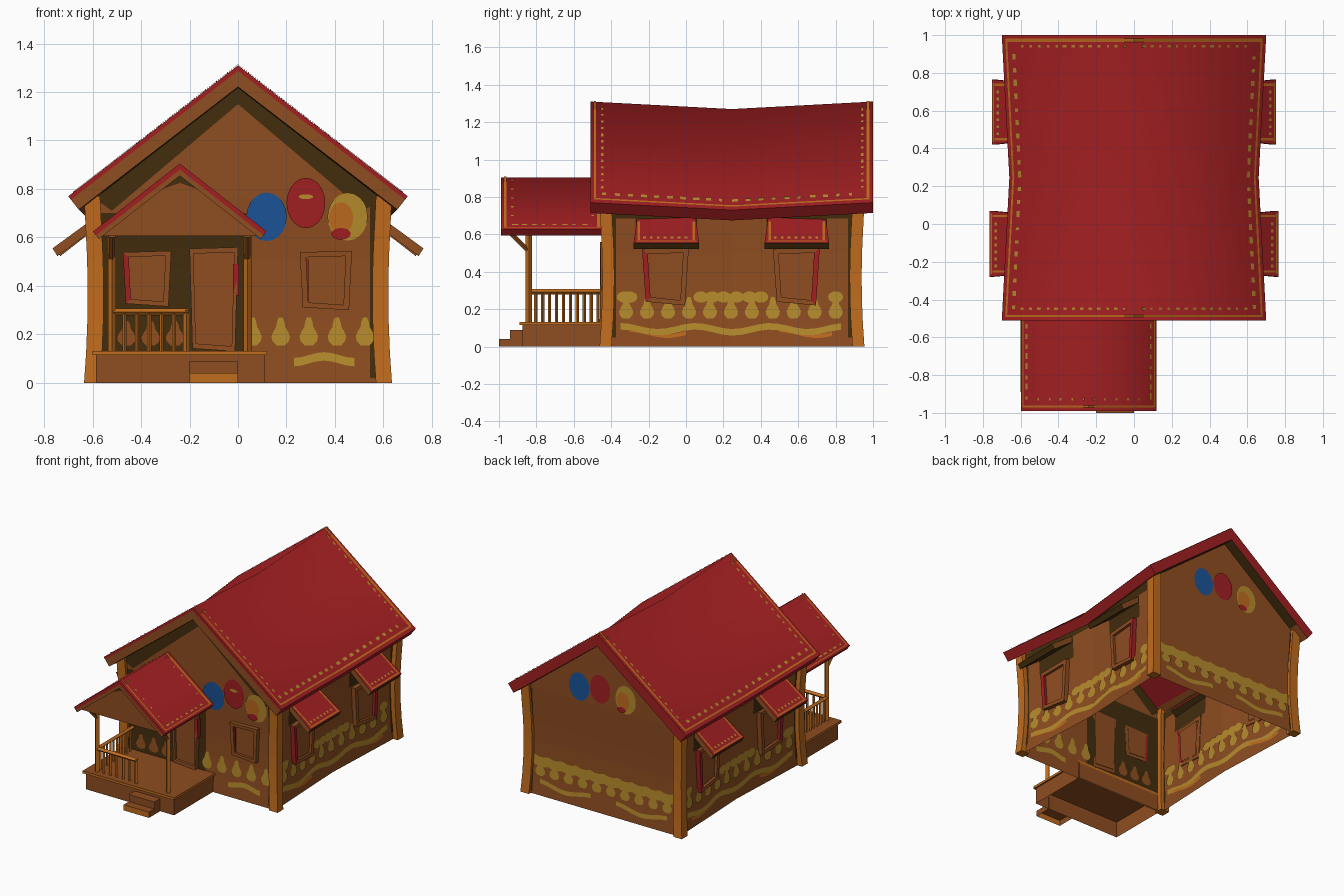
import bpy, bmesh, math, random
from mathutils import Vector as V

if "Cube" in bpy.data.objects:
    bpy.data.objects.remove(bpy.data.objects["Cube"])

random.seed(3)
COLORS = {
    "brown_wood": (0.275, 0.075, 0.015), "dark_brown": (0.055, 0.026, 0.004),
    "orange_wood": (0.53, 0.15, 0.013), "red_roof": (0.36, 0.0135, 0.0155),
    "yellow_paint": (0.47, 0.26, 0.025), "blue_paint": (0.011, 0.088, 0.32)}
MATS = {}
for n, c in COLORS.items():
    MATS[n] = bpy.data.materials.new(n)
    MATS[n].diffuse_color = (*c, 1)
BR, DK, OR, RD, YE, BL = COLORS


def make(name, faces, smooth=None):
    """One object from a list of (points, colour)."""
    verts, polys, used = [], [], []
    for pts, m in faces:
        polys.append(range(len(verts), len(verts) + len(pts)))
        verts += pts
        if m not in used:
            used.append(m)
    me = bpy.data.meshes.new(name)
    me.from_pydata(verts, [], [list(p) for p in polys])
    for m in used:
        me.materials.append(MATS[m])
    for p, (_, m) in zip(me.polygons, faces):
        p.material_index = used.index(m)
        p.use_smooth = smooth is not None
    if smooth:
        bm = bmesh.new()
        bm.from_mesh(me)
        bmesh.ops.remove_doubles(bm, verts=bm.verts, dist=1e-4)
        bm.to_mesh(me)
        bm.free()
        me.set_sharp_from_angle(angle=math.radians(smooth))
    bpy.context.collection.objects.link(bpy.data.objects.new(name, me))


def normal(pts):
    n = V((0, 0, 0))
    for i, p in enumerate(pts):
        n += p.cross(pts[(i + 1) % len(pts)])
    return n.normalized()


def sheet(S, uv, d, mat):
    """Thin painted plate on surface S, facing outwards; walls show it inside too."""
    pts = [S(u, v, d) for u, v in uv]
    if normal(pts).dot(S(*uv[0], d + 0.1) - pts[0]) < 0:
        uv = uv[::-1]
        pts.reverse()
    out = [(pts, mat)]
    if S in (front, back, left, right) and 0 < d < .02:
        out.append(([S(u, v, -d) for u, v in uv[::-1]], mat))
    return out


def grid(S, u0, u1, v0, v1, d, mat, nu=1, nv=1):
    out = []
    for i in range(nu):
        for j in range(nv):
            a, b = u0 + (u1 - u0) * i / nu, u0 + (u1 - u0) * (i + 1) / nu
            c, e = v0 + (v1 - v0) * j / nv, v0 + (v1 - v0) * (j + 1) / nv
            out += sheet(S, [(a, c), (b, c), (b, e), (a, e)], d, mat)
    return out


def prism(S, uv, d0, d1, mat, bottom=True):
    """Solid on surface S; mat is a colour or a rule on (normal, centre)."""
    uv = list(uv)
    top = [S(u, v, d1) for u, v in uv]
    if normal(top).dot(S(*uv[0], d1 + 0.1) - top[0]) < 0:
        uv.reverse()
        top.reverse()
    bot = [S(u, v, d0) for u, v in uv]
    n = len(uv)
    fs = [top] + ([bot[::-1]] if bottom else [])
    fs += [[bot[i], bot[(i + 1) % n], top[(i + 1) % n], top[i]] for i in range(n)]
    return [(f, mat(normal(f), sum(f, V((0, 0, 0))) / len(f)) if callable(mat) else mat) for f in fs]


def rect(u0, u1, v0, v1):
    return [(u0, v0), (u1, v0), (u1, v1), (u0, v1)]


def box(x0, x1, y0, y1, z0, z1, mat, bottom=True):
    return prism(lambda u, v, d: V((u, v, d)), rect(x0, x1, y0, y1), z0, z1, mat, bottom)


def beam(p, q, w, mat):
    p, q = V(p), V(q)
    a = (q - p).normalized()
    b = a.orthogonal().normalized()
    c = a.cross(b)
    return prism(lambda u, v, d: p + b * u + c * v + a * d, rect(-w, w, -w, w), 0, (q - p).length, mat)


# Wall surfaces: waisted in height, pinched halfway along the sides
def bow(z):
    s = min(max(z / 0.73, 0), 1)
    return 0.06 * s * (1 - s)


def half_width(y):
    return 0.57 + 0.03 * min(1, abs(y - 0.245) / 0.685)


def front(u, v, d): return V((u, -0.44 + bow(v) - d, v))
def back(u, v, d): return V((u, 0.93 - bow(v) + d, v))
def right(u, v, d): return V((half_width(u) - bow(v) + d, u, v))
def left(u, v, d): return V((-half_width(u) + bow(v) - d, u, v))


walls = []
for S in (front, back):
    walls += grid(S, -0.6, 0.6, 0, 0.76, 0, BR, 2, 6)
    walls += sheet(S, [(-0.6, 0.76), (0.6, 0.76), (0, 1.23)], 0, BR)
for S in (left, right):
    walls += grid(S, -0.44, 0.93, 0, 0.75, 0, BR, 2, 6)
make("house_walls", walls)

# Corner posts following the waist
for sx in (-1, 1):
    for cy, sy, end in ((-0.43, 1, "front"), (0.922, -1, "back")):
        fs = []
        for i in range(6):
            S = lambda u, v, d: V((sx * (0.602 - bow(d)) + u, cy + sy * bow(d) + v, d))
            fs += prism(S, rect(-.033, .033, -.032, .032), .77 * i / 6, .77 * (i + 1) / 6, OR, i == 0)[(0 if i == 5 else 1):]
        make(end + ("_left" if sx < 0 else "_right") + "_corner_post", fs)


# Roofs: surface with u = y, v = 0 at the ridge to 1 at the eave
def roof_surface(side, cx, w, ridge, drop, sag):
    def S(u, v, d):
        k = sag * (1 - min(1, abs(u - 0.245) / 0.755))
        return V((cx + side * v * (w - k + 0.61 * d), u, ridge - k - v * drop + d * (1.27 - 0.48 * v)))
    return S


def roof(name, args, ys, t_red, t_all, nd):
    cover, boards, trim = [], [], []
    cx = args[0]
    y0, y1 = ys[0], ys[-1]

    def board_color(n, c):
        if n.z < -.3 and abs(n.y) < .5 and abs(c.x - cx) < args[1] * .6:
            return RD if ys[1] < c.y < ys[-2] else DK
        return RD if n.y > .8 or abs(c.x - cx) > args[1] * .92 else BR

    for side in (-1, 1):
        S = roof_surface(side, *args)
        for a, b in zip(ys, ys[1:]):
            # outer skin only: no hidden faces at the ridge or between bays
            for f, m in prism(S, rect(a, b, 0, 1), -t_red, 0, RD, False):
                c = sum(f, V((0, 0, 0))) / 4
                if abs(c.x - cx) > .01 and not any(abs(c.y - y) < 1e-4 for y in ys[1:-1]):
                    cover.append((f, m))
            for s0, s1 in ((0, .86), (.86, 1)):
                boards += prism(S, rect(a, b, s0, s1), -t_all, -t_red, board_color)
            trim += grid(S, max(a, y0 + .02), min(b, y1 - .02), .958, .972, .004, OR)
        for a, w in ((y0 + .018, .011), (y1 - .036, .018)):
            trim += grid(S, a, a + w, 0, .965, .004, OR)
        for i in range(nd):       # broken inner line of paint dabs
            a = y0 + .06 + (y1 - y0 - .12) * i / nd
            trim += grid(S, a, a + random.uniform(.015, .035), .90, .925, .004, YE)
        for i in range(nd * 2 // 3):
            s = .06 + .84 * i / (nd * 2 // 3)
            for a in (y0 + .055, y1 - .065):
                trim += grid(S, a, a + .013, s, s + random.uniform(.015, .03), .004, YE)
    make(name + "_covering", cover, 80)
    make(name + "_boards", boards)
    make(name + "_trim", trim)


roof("main_roof", (0, 0.70, 1.31, 0.54, 0.04), (-0.51, -0.44, 0.245, 0.93, 1.0), .018, .07, 20)
roof("porch_roof", (-0.24, 0.358, 0.905, 0.28, 0), (-0.99, -0.94, -0.44), .02, .04, 8)


# Windows and door: four frame bars, a recessed pane and one red bar
def opening(name, S, u0, u1, v0, v1, red, lean=0.012, k=0.76):
    cu, cv = (u0 + u1) / 2, (v0 + v1) / 2
    o = [(u0 + lean, v0 + lean), (u1 - lean, v0), (u1, v1), (u0, v1 - lean / 2)]
    n = [(cu + (u - cu) * k, cv + (v - cv) * (k + .06)) for u, v in o]
    fs = sheet(S, n, .012, BR)
    for i in range(4):
        j = (i + 1) % 4
        fs += prism(S, [o[i], o[j], n[j], n[i]], -.006, .03, RD if i == red else BR)
    make(name, fs)


opening("porch_window", front, -.475, -.275, .315, .545, 3)
opening("front_window", front, .255, .47, .30, .545, -1)
make("front_window_red_edge", prism(front, rect(.277, .29, .335, .51), .0, .022, RD))
opening("front_door", front, -.20, .0, .13, .56, -1, k=.84)
make("door_red_edge", prism(front, rect(-.02, .005, .36, .49), .0, .034, RD))
for S, sn, sx in ((left, "left", -1), (right, "right", 1)):
    for y0, y1, yn, red, dx in ((-.28, .07, "front", 3, .0), (.42, .765, "rear", 1, -.012)):
        wy = y0 + .045
        opening(f"{sn}_{yn}_window", S, wy, wy + .25, .22, .53, red, .02)
        # Sloping awning over the window
        A = lambda u, v, d: V((sx * (.56 + v * (.205 + dx) + .5 * d), u, .705 - v * .15 + .8 * d))
        fs = prism(A, [(y0 + .02, 0), (y1 - .02, 0), (y1, 1), (y0, 1)], -.04, 0,
                   lambda n, c: RD if n.z > .3 else BR if abs(n.y) > .5 else DK)
        fs += grid(A, y0 + .015, y1 - .015, .93, .97, .003, OR)
        for a in (y0 + .022, y1 - .034):
            fs += grid(A, a, a + .012, .25, .92, .003, OR)
        for i in range(7):
            a = y0 + .05 + i * .037
            fs += grid(A, a, a + .015, .8, .86, .003, YE)
        make(f"{sn}_{yn}_awning", fs)


# Painted wall decoration
def ellipse(u, v, a, b):
    return [(u + a * math.cos(t * math.pi / 10), v + b * math.sin(t * math.pi / 10)) for t in range(20)]


def pear(u, v, h=.115):
    half = [(.018, 0), (.034, .15), (.038, .33), (.03, .5), (.019, .65), (.015, .85), (.008, 1)]
    return [(u + a, v + b * h) for a, b in half] + [(u - a, v + b * h) for a, b in half[::-1]]


def wave(S, u0, u1, v, h, mat, n=12, amp=.016, per=.4):
    out = []
    z = lambda u: v + amp * math.cos((u - u0) * 2 * math.pi / per)
    for i in range(n):
        a, b = u0 + (u1 - u0) * i / n, u0 + (u1 - u0) * (i + 1) / n
        out += sheet(S, [(a, z(a)), (b, z(b)), (b, z(b) + h), (a, z(a) + h)], .005, mat)
    return out


for S, sn in ((left, "left"), (right, "right")):
    fs = []
    for i in range(11):
        fs += sheet(S, pear(-.32 + .112 * i, .15), .006, YE)
    for u in (-.33, -.30, .08, .14, .20, .27, .34, .40, .80):
        fs += sheet(S, ellipse(u, .265, .04, .03), .005, YE)
    fs += wave(S, -.35, .83, .075, .035, YE, 24)
    fs += wave(S, -.3, .0, .062, .02, OR, 8) + wave(S, .5, .78, .062, .02, OR, 8)
    fs += grid(S, -.40, -.375, .05, .74, .005, DK, 1, 5) + grid(S, .865, .895, .05, .74, .005, DK, 1, 5)
    fs += grid(S, -.375, .865, .685, .74, .004, DK, 6, 1)
    fs += grid(S, -.27, .06, .53, .685, .004, DK, 2, 2) + grid(S, .43, .755, .53, .685, .004, DK, 2, 2)
    make(sn + "_wall_painting", fs)

fs = grid(front, -.575, .05, .13, .70, .004, DK, 2, 5) + grid(front, .545, .575, .02, .74, .004, DK, 1, 5)
for s in (-1, 1):
    fs += sheet(front, [(s * .59, .76), (0, 1.222), (0, 1.15), (s * .52, .71)], .004, DK)
for i in range(5):
    fs += sheet(front, pear(.06 + .116 * i, .155), .006, YE)
    fs += sheet(front, pear(-.46 + .1 * i, .155, .1), .006, BR) if i < 3 else []
fs += wave(front, .23, .48, .08, .035, YE, 8, -.012, .25)
fs += sheet(front, ellipse(.118, .685, .083, .1), .006, BL) + sheet(front, ellipse(.28, .742, .08, .104), .007, RD)
fs += sheet(front, ellipse(.452, .685, .083, .098), .006, YE) + sheet(front, ellipse(.425, .68, .05, .065), .0075, OR)
fs += sheet(front, ellipse(.425, .615, .04, .024), .009, RD) + sheet(front, ellipse(.28, .768, .03, .01), .009, YE)
make("front_wall_painting", fs)

fs = wave(back, -.55, .55, .205, .07, YE, 30, .008, .11) + wave(back, -.5, -.1, .07, .03, YE, 10)
fs += wave(back, .1, .5, .07, .03, YE, 10)
for i in range(10):
    fs += sheet(back, pear(-.5 + .111 * i, .14, .1), .007, YE)
fs += sheet(back, ellipse(.185, .86, .08, .1), .006, BL) + sheet(back, ellipse(.02, .885, .08, .1), .007, RD)
fs += sheet(back, ellipse(-.18, .86, .08, .1), .006, YE) + sheet(back, ellipse(-.16, .85, .05, .06), .0075, OR)
fs += sheet(back, ellipse(-.15, .785, .035, .02), .009, RD)
for s in (-1, 1):
    fs += grid(back, s * .572, s * .555, .02, .75, .005, DK, 1, 5)
make("back_wall_painting", fs)

# Porch deck and steps
make("porch_base", box(-.585, .11, -.875, -.43, 0, .115, BR, False))
make("porch_deck", box(-.60, .12, -.89, -.43, .115, .132, lambda n, c: BR if abs(n.z) > .5 else OR))
make("lower_step", box(-.20, 0, -1.0, -.87, 0, .04, lambda n, c: OR if n.y < -.5 else BR, False))
make("upper_step", box(-.20, 0, -.94, -.87, .04, .09, BR))

# Porch posts, beams, braces and gable
for x, n in ((-.52, "left"), (.04, "right")):
    make(n + "_porch_post", beam((x, -.84, .13), (x, -.84, .63), .012, OR))
    make(n + "_porch_beam", box(x - .014, x + .014, -.95, -.43, .60, .63, BR))
    make(n + "_porch_brace", beam((x, -.84, .51), (x, -.94, .61), .009, BR))
G = lambda u, v, d: V((u, -.94 - d, v))
make("porch_gable", prism(G, [(-.56, .605), (.08, .605), (-.24, .865)], 0, .02, BR)
     + sheet(G, [(-.31, .80), (-.24, .858), (-.17, .80), (-.24, .825)], .024, DK))

# Railing along the front left and the left side
fs = beam((-.52, -.84, .293), (-.205, -.84, .293), .01, OR) + beam((-.52, -.84, .293), (-.52, -.44, .293), .01, OR)
fs += beam((-.212, -.84, .13), (-.212, -.84, .30), .01, OR)
for i in range(1, 6):
    fs += beam((-.52 + .0513 * i, -.84, .13), (-.52 + .0513 * i, -.84, .29), .006, OR)
for i in range(1, 11):
    fs += beam((-.52, -.84 + .037 * i, .13), (-.52, -.84 + .037 * i, .29), .006, OR)
make("porch_railing", fs)

for m in bpy.data.materials:
    if m.users and not m.is_grease_pencil:
        m.use_nodes = True
        m.node_tree.nodes["Principled BSDF"].inputs["Base Color"].default_value = m.diffuse_color
